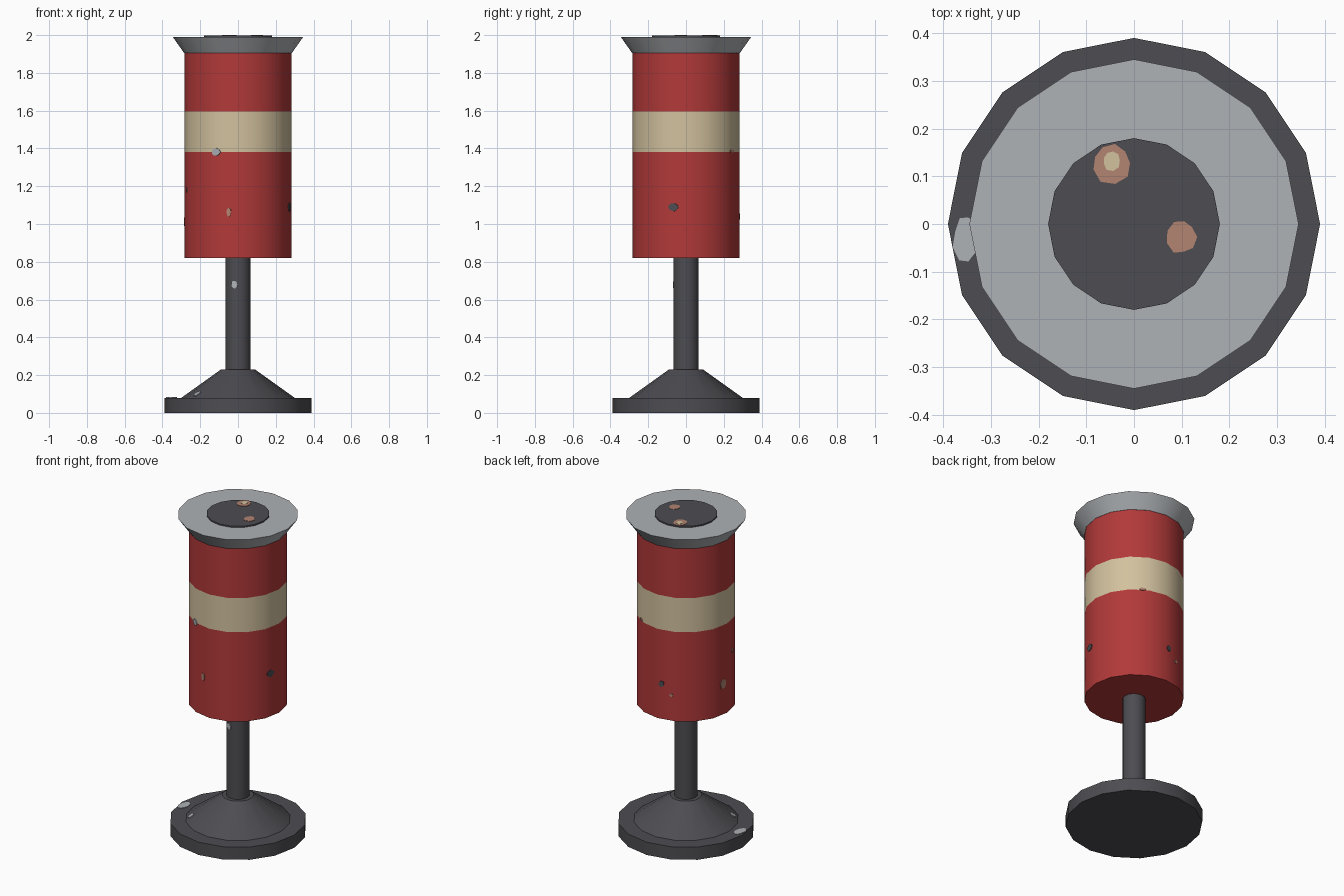
import bpy, bmesh, math, random
from mathutils import Matrix, Vector

random.seed(4)
SIDES = 16
STEP = math.tau / SIDES

old = bpy.data.objects.get("Cube")
if old:
    bpy.data.objects.remove(old, do_unlink=True)


def material(name, rgb):
    # sRGB bytes to linear
    lin = [((c / 255 + 0.055) / 1.055) ** 2.4 for c in rgb] + [1.0]
    mat = bpy.data.materials.new(name)
    mat.use_nodes = True
    mat.diffuse_color = lin
    bsdf = mat.node_tree.nodes["Principled BSDF"]
    bsdf.inputs["Base Color"].default_value = lin
    bsdf.inputs["Roughness"].default_value = 0.7
    return mat


red = material("faded red", (178, 57, 57))
cream = material("cream", (210, 193, 158))
steel = material("light steel", (174, 178, 182))
dark = material("dark metal", (77, 76, 81))
rust = material("rust", (178, 131, 113))


def finish(name, bm, mats):
    mesh = bpy.data.meshes.new(name)
    bmesh.ops.recalc_face_normals(bm, faces=bm.faces)
    bm.to_mesh(mesh)
    bm.free()
    for m in mats:
        mesh.materials.append(m)
    obj = bpy.data.objects.new(name, mesh)
    bpy.context.collection.objects.link(obj)
    return obj


def lathe(name, profile, mats, band=None):
    """Turn (radius, z) points into a capped solid; band = heights of material 1."""
    bm = bmesh.new()
    rings = [[bm.verts.new((r * math.cos(i * STEP), r * math.sin(i * STEP), z))
              for i in range(SIDES)] for r, z in profile]
    for low, high in zip(rings, rings[1:]):
        for i in range(SIDES):
            j = (i + 1) % SIDES
            bm.faces.new((low[i], low[j], high[j], high[i]))
    bm.faces.new(rings[0])
    bm.faces.new(rings[-1])
    for f in bm.faces:
        f.smooth = True
        if band and band[0] < f.calc_center_median().z < band[1]:
            f.material_index = 1
    obj = finish(name, bm, mats)
    obj.data.set_sharp_from_angle(angle=math.radians(30))
    return obj


def chip(name, point, normal, width, height, mat, points=9):
    """Thin ragged plate lying on a surface."""
    n = Vector(normal).normalized()
    side = Vector((0, 0, 1)).cross(n)
    side = side.normalized() if side.length > 0.01 else Vector((1, 0, 0))
    up = n.cross(side)
    bm = bmesh.new()
    verts = []
    for i in range(points):
        a = i * math.tau / points
        k = random.uniform(0.85, 1.1) / 2
        verts.append(bm.verts.new((k * width * math.cos(a), k * height * math.sin(a), 0)))
    face = bm.faces.new(verts)
    top = bmesh.ops.extrude_face_region(bm, geom=[face])["geom"]
    bmesh.ops.translate(bm, vec=(0, 0, 0.004),
                        verts=[v for v in top if isinstance(v, bmesh.types.BMVert)])
    frame = Matrix((side, up, n)).transposed().to_4x4()
    bm.transform(Matrix.Translation(point) @ frame)
    return finish(name, bm, [mat])


def side_chip(name, degrees, z, radius, width, height, mat, slope=0.0):
    """Chip on the facet of a turned part at the given bearing."""
    a = math.radians(degrees)
    mid = (math.floor(a / STEP) + 0.5) * STEP
    reach = radius * math.cos(STEP / 2) / math.cos(a - mid)
    return chip(name, Vector((reach * math.cos(a), reach * math.sin(a), z)),
                (math.cos(mid), math.sin(mid), slope), width, height, mat)


# Main parts, from the floor up
lathe("base_plate", [(0.39, 0), (0.39, 0.08)], [dark])
lathe("base_cone", [(0.30, 0.08), (0.09, 0.23)], [dark])
lathe("stem", [(0.066, 0.22), (0.066, 0.83)], [dark])
lathe("drum", [(0.284, 0.82), (0.284, 1.38), (0.284, 1.595), (0.284, 1.91)],
      [red, cream], band=(1.38, 1.595))
lathe("flared_rim", [(0.285, 1.905), (0.345, 1.99)], [steel])
lathe("tray_disc", [(0.18, 1.985), (0.18, 1.998)], [dark])

# Worn spots on the flat tops
chip("tray_rust_back", (-0.047, 0.128, 1.996), (0, 0, 1), 0.085, 0.085, rust)
chip("tray_paint_back", (-0.047, 0.133, 1.9975), (0, 0, 1), 0.038, 0.042, cream)
chip("tray_rust_side", (0.10, -0.027, 1.996), (0, 0, 1), 0.062, 0.072, rust)
chip("base_bare_metal", (-0.352, -0.03, 0.079), (0, 0, 1), 0.055, 0.1, steel)

# Worn spots on the drum, stem and cone
R = 0.284
side_chip("drum_bare_metal", 246, 1.38, R, 0.055, 0.04, steel)
side_chip("drum_rust_front", 260, 1.063, R, 0.025, 0.052, rust)
side_chip("drum_dark_side", -14, 1.09, R, 0.055, 0.045, dark)
side_chip("drum_dark_back", 95, 1.04, R, 0.035, 0.04, dark)
side_chip("drum_rust_back", 108, 0.98, R, 0.022, 0.022, rust)
side_chip("drum_rust_right", 174, 1.01, R, 0.045, 0.06, rust)
side_chip("drum_rust_high", 195, 1.18, R, 0.02, 0.03, rust)
side_chip("drum_rust_band", 60, 1.385, R, 0.04, 0.018, rust)
side_chip("stem_bare_metal", 253, 0.68, 0.066, 0.035, 0.045, steel)
side_chip("cone_bare_metal", 216, 0.10, 0.272, 0.04, 0.045, steel, slope=1.4)
